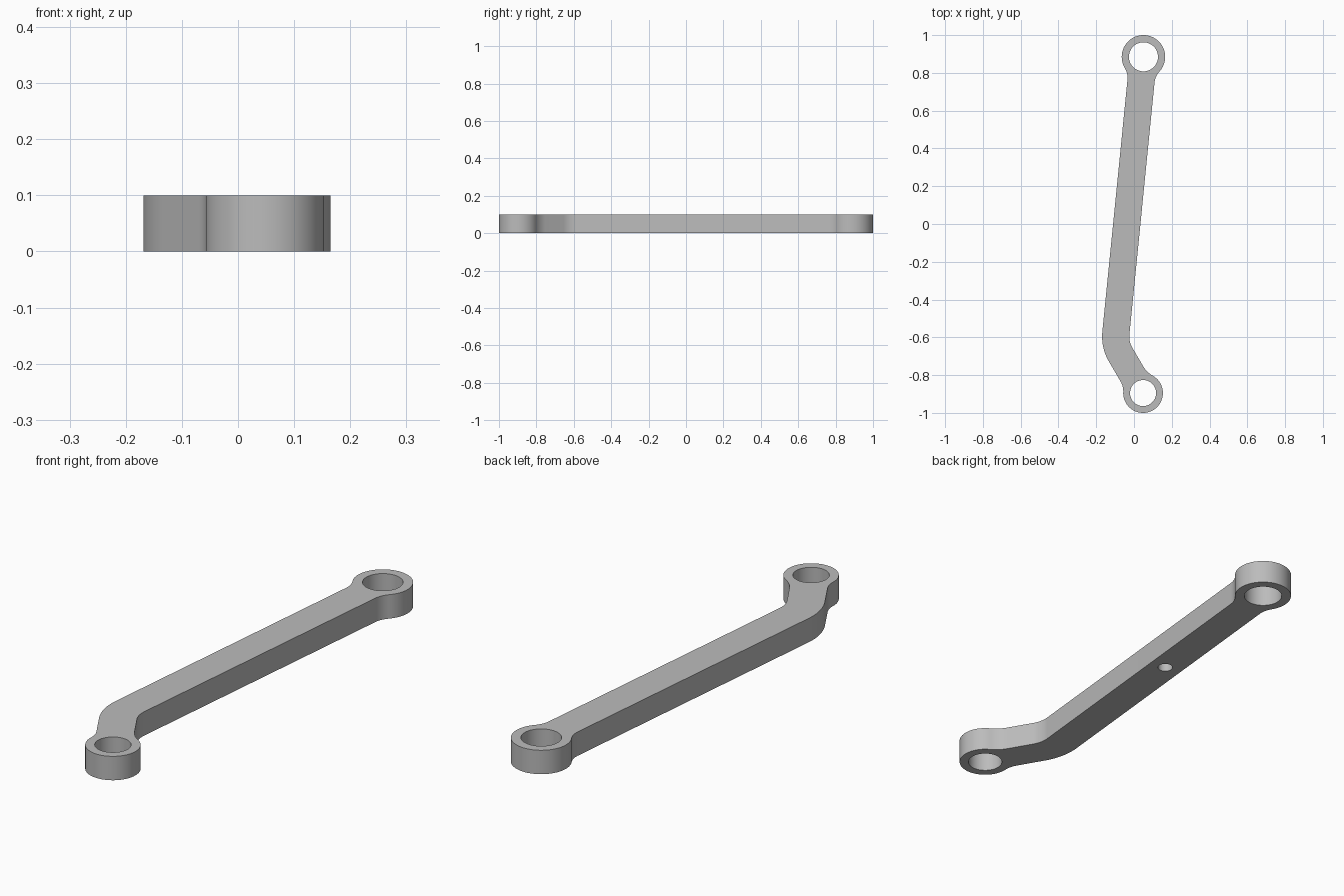
import bpy, bmesh
from math import sin, cos, pi, sqrt, atan2
from mathutils import Vector

cube = bpy.data.objects.get("Cube")
if cube:
    bpy.data.objects.remove(cube, do_unlink=True)

THICK = 0.1
HALF = 0.072                       # half width of the arm
BEND = 0.19                        # bend radius of the arm centre line
big, small = Vector((0.05, 0.885)), Vector((0.048, -0.895))
knee = Vector((-0.102, -0.638))


def arc(centre, r, a, b, n):
    return [centre + r * Vector((cos(a + (b - a) * i / n), sin(a + (b - a) * i / n)))
            for i in range(n + 1)]


def perp(v):
    return Vector((-v.y, v.x))


def eye_outline(centre, r, d, fillet_a, fillet_b):
    """Outline of a ring end, blended into both edges of the arm along d."""
    def reach(f):
        return sqrt((r + f) ** 2 - (HALF + f) ** 2)
    la, lb = reach(fillet_a), reach(fillet_b)
    ha, hb = HALF + fillet_a, HALF + fillet_b
    pts = arc(Vector((la, ha)), fillet_a, -pi / 2, atan2(-ha, -la), 10)
    pts += arc(Vector((0, 0)), r, atan2(ha, la), 2 * pi - atan2(hb, lb), 56)[1:]
    pts += arc(Vector((lb, -hb)), fillet_b, atan2(hb, -lb), pi / 2, 10)[1:]
    return [centre + d * p.x + perp(d) * p.y for p in pts]


# Side profile of the whole link
d1, d2 = (knee - big).normalized(), (knee - small).normalized()
inward = -(d1 + d2).normalized()
pivot = knee + inward * BEND / abs(inward.dot(perp(d1)))
s, e = -perp(d1), perp(d2)
a0, a1 = atan2(s.y, s.x) % (2 * pi), atan2(e.y, e.x) % (2 * pi)
outline = eye_outline(big, 0.115, d1, 0.1, 0.1)
outline += arc(pivot, BEND + HALF, a0, a1, 16)
outline += eye_outline(small, 0.105, d2, 0.1, 0.14)
outline += arc(pivot, BEND - HALF, a1, a0, 16)

# Solid link body
bm = bmesh.new()
base = bm.faces.new([bm.verts.new((p.x, p.y, 0)) for p in outline])
top = bmesh.ops.extrude_face_region(bm, geom=[base])["geom"]
bmesh.ops.translate(bm, vec=(0, 0, THICK),
                    verts=[v for v in top if isinstance(v, bmesh.types.BMVert)])
bmesh.ops.recalc_face_normals(bm, faces=bm.faces)
mesh = bpy.data.meshes.new("link_arm")
bm.to_mesh(mesh)
bm.free()
link = bpy.data.objects.new("link_arm", mesh)
bpy.context.collection.objects.link(link)

grey = bpy.data.materials.new("plain grey")
grey.use_nodes = True
colour = (0.5, 0.5, 0.5, 1)
grey.diffuse_color = colour
grey.node_tree.nodes["Principled BSDF"].inputs["Base Color"].default_value = colour
mesh.materials.append(grey)


def drill(x, y, r, z0, z1):
    """Cut a round hole between two heights."""
    bpy.ops.mesh.primitive_cylinder_add(vertices=48, radius=r, depth=z1 - z0,
                                        location=(x, y, (z0 + z1) / 2))
    cutter = bpy.context.object
    cutter.name = "hole_cutter"
    cutter.hide_render = True
    cutter.data.materials.append(grey)
    mod = link.modifiers.new("hole", "BOOLEAN")
    mod.operation, mod.solver, mod.object = "DIFFERENCE", "EXACT", cutter
    bpy.ops.object.select_all(action="DESELECT")
    link.select_set(True)
    bpy.context.view_layer.objects.active = link
    bpy.ops.object.modifier_apply(modifier=mod.name)
    bpy.data.objects.remove(cutter, do_unlink=True)


# Through holes in the ring ends, blind hole under the arm
drill(big.x, big.y, 0.077, -0.1, 0.2)
drill(small.x, small.y, 0.069, -0.1, 0.2)
drill(-0.02, 0.176, 0.03, -0.1, 0.05)

bpy.ops.object.shade_smooth_by_angle(angle=0.6)
